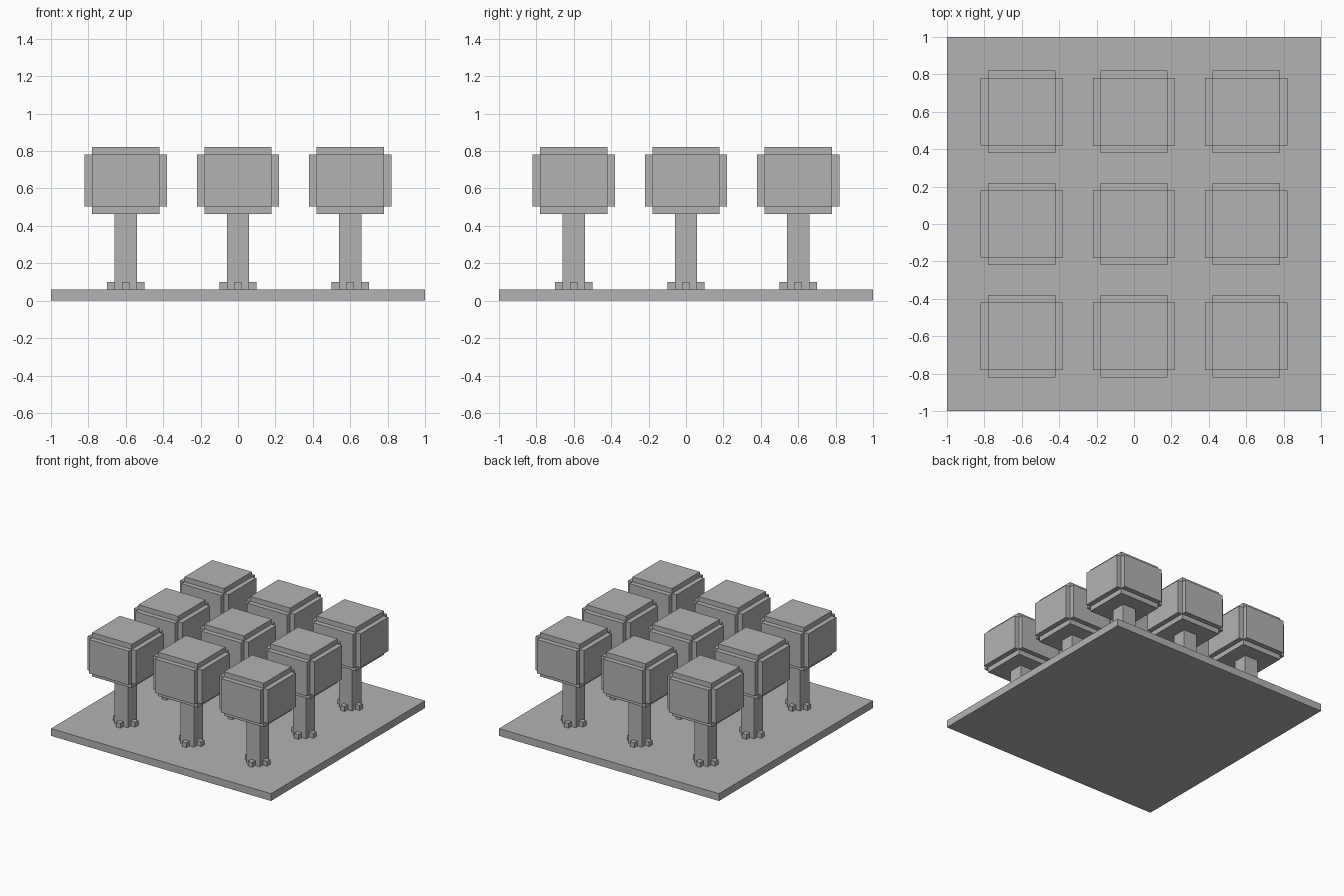
import bpy, bmesh
from mathutils import Matrix, Vector

if "Cube" in bpy.data.objects:
    bpy.data.objects.remove(bpy.data.objects["Cube"])

grey = bpy.data.materials.new("plain grey")
grey.diffuse_color = (0.45, 0.45, 0.45, 1)
grey.use_nodes = True
grey.node_tree.nodes["Principled BSDF"].inputs["Base Color"].default_value = grey.diffuse_color


def boxes(name, parts, loc=(0, 0, 0)):
    """One object made of boxes, each given as (centre, size)."""
    bm = bmesh.new()
    for centre, size in parts:
        m = Matrix.Translation(Vector(centre)) @ Matrix.Diagonal((*size, 1))
        bmesh.ops.create_cube(bm, size=1, matrix=m)
    mesh = bpy.data.meshes.new(name)
    bm.to_mesh(mesh)
    bm.free()
    mesh.materials.append(grey)
    ob = bpy.data.objects.new(name, mesh)
    ob.location = loc
    bpy.context.collection.objects.link(ob)
    return ob


# Ground slab
boxes("ground_slab", [((0, 0, 0.03), (2, 2, 0.06))])

# Three by three grid of blocky trees
for x in (-0.6, 0, 0.6):
    for y in (-0.6, 0, 0.6):
        loc = (x, y, 0)
        # Square trunk
        boxes("trunk", [((0, 0, 0.2625), (0.12, 0.12, 0.405))], loc)
        # Four small root cubes, one per trunk side
        boxes("roots", [((dx * 0.08, dy * 0.08, 0.08), (0.04, 0.04, 0.04))
                        for dx, dy in ((1, 0), (-1, 0), (0, 1), (0, -1))], loc)
        # Canopy: three crossing boxes give stepped edges and notched corners
        boxes("canopy", [((0, 0, 0.643), (0.36, 0.36, 0.36)),
                         ((0, 0, 0.643), (0.44, 0.36, 0.278)),
                         ((0, 0, 0.643), (0.36, 0.44, 0.278))], loc)
